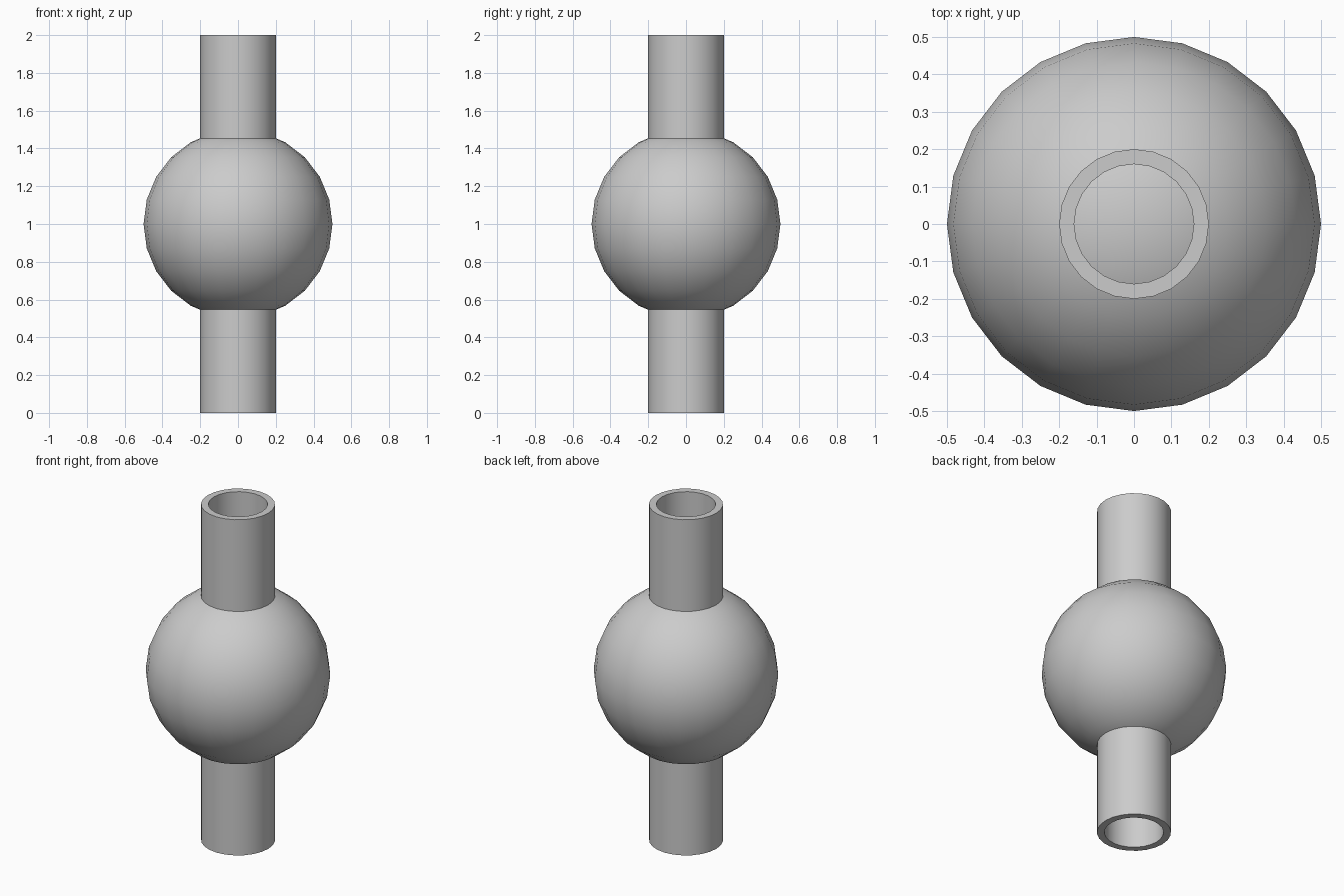
import bpy, bmesh, math

if "Cube" in bpy.data.objects:
    bpy.data.objects.remove(bpy.data.objects["Cube"])

SEGMENTS = 24


def add_object(name, bm):
    bmesh.ops.recalc_face_normals(bm, faces=bm.faces)
    mesh = bpy.data.meshes.new(name)
    bm.to_mesh(mesh)
    bm.free()
    obj = bpy.data.objects.new(name, mesh)
    bpy.context.collection.objects.link(obj)
    bpy.ops.object.select_all(action='DESELECT')
    obj.select_set(True)
    bpy.context.view_layer.objects.active = obj
    bpy.ops.object.shade_smooth_by_angle(angle=math.radians(30))
    return obj


# Closed round body, also visible down the bore of the pipe
bm = bmesh.new()
bmesh.ops.create_uvsphere(bm, u_segments=SEGMENTS, v_segments=12, radius=0.5)
bmesh.ops.translate(bm, verts=bm.verts, vec=(0, 0, 1))
add_object("round_body", bm)

# Hollow vertical pipe: wall section spun around z
bm = bmesh.new()
section = [bm.verts.new(p) for p in
           [(0.16, 0, 0), (0.2, 0, 0), (0.2, 0, 2), (0.16, 0, 2)]]
edges = [bm.edges.new((section[i], section[(i + 1) % 4])) for i in range(4)]
bmesh.ops.spin(bm, geom=section + edges, cent=(0, 0, 0), axis=(0, 0, 1),
               angle=math.tau, steps=SEGMENTS, use_merge=False)
bmesh.ops.remove_doubles(bm, verts=bm.verts, dist=1e-4)
add_object("hollow_pipe", bm)
